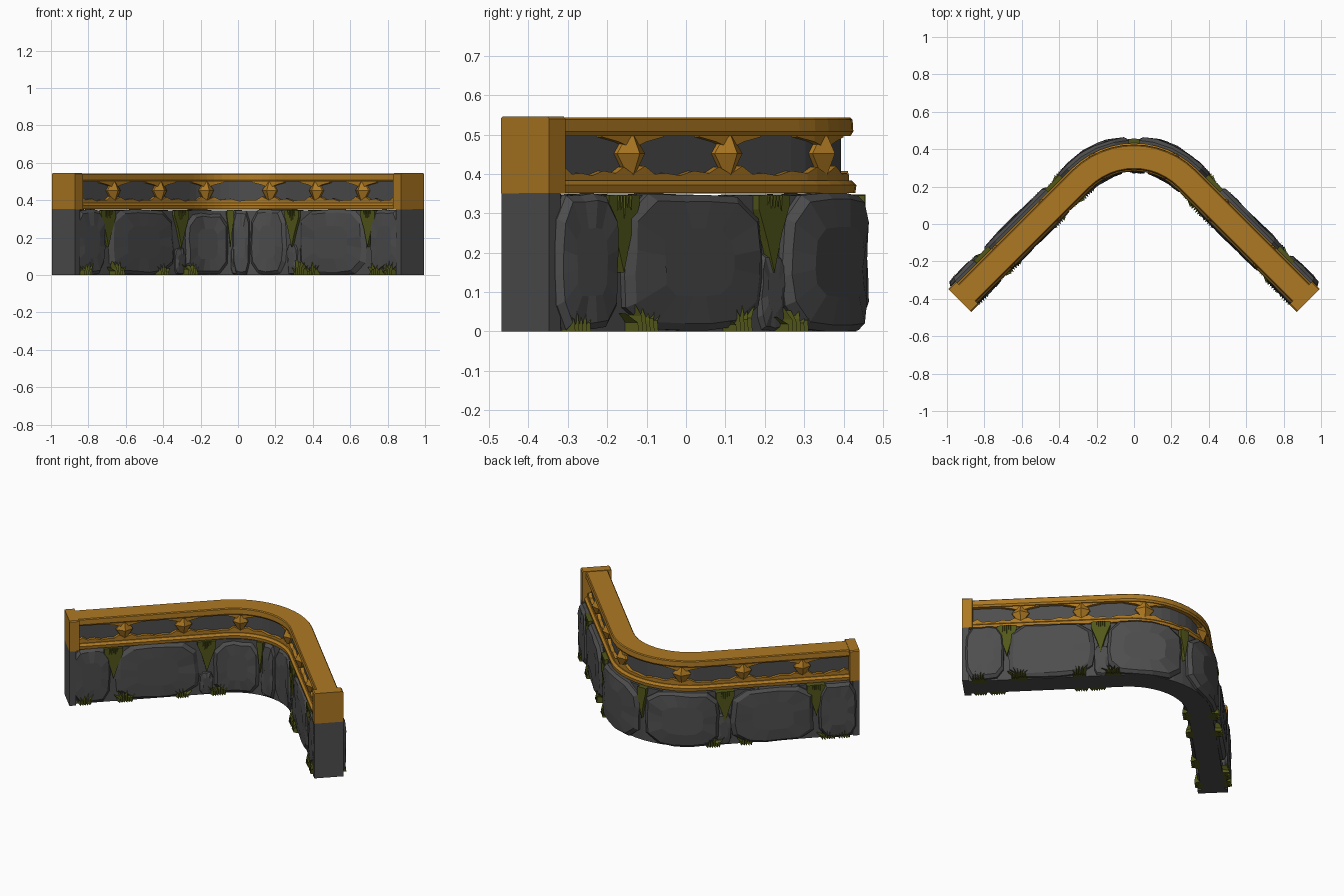
import bpy, bmesh, math, random
from mathutils import Vector

if "Cube" in bpy.data.objects:
    bpy.data.objects.remove(bpy.data.objects["Cube"])

random.seed(7)
R, CY = 0.40, -0.042            # bend radius and bend centre of the wall's centre line
ARC = R * math.pi / 4           # half length of the bend
END = 1.233                     # half length of the whole wall


def material(name, rgb):
    m = bpy.data.materials.new(name)
    m.diffuse_color = (*rgb, 1)
    m.use_nodes = True
    m.node_tree.nodes["Principled BSDF"].inputs["Base Color"].default_value = m.diffuse_color
    return m


STONE = material("dark grey stone", (0.075, 0.075, 0.077))
GOLD = material("gold", (0.42, 0.19, 0.016))
MOSS = material("olive moss", (0.085, 0.095, 0.010))
parts = {}


def warp(s, t, z):
    """s along the wall, t outward from its centre line, z up -> world."""
    c = max(-ARC, min(ARC, s))
    a, e = c / R, s - c
    return Vector(((R + t) * math.sin(a) + e * math.cos(a),
                   CY + (R + t) * math.cos(a) - e * math.sin(a), z))


def add(name, mat, rings, close=True, caps=True):
    """Loft rings of (s, t, z) points into the named part."""
    bm = parts.setdefault(name, (bmesh.new(), mat))[0]
    vr = [[bm.verts.new(warp(*p)) for p in r] for r in rings]
    for a, b in zip(vr, vr[1:]):
        n = len(a)
        for i in range(n):
            bm.faces.new((a[i], a[(i + 1) % n], b[(i + 1) % n], b[i]))
    if caps:
        bm.faces.new(vr[0][::-1])
        bm.faces.new(vr[-1])


def sweep(name, mat, profile, s0, s1):
    inner = [ARC * k / 6 for k in range(-6, 7) if s0 < ARC * k / 6 < s1]
    add(name, mat, [[(s, t, z) for t, z in profile] for s in [s0] + inner + [s1]])


def strip(name, mat, cols, t0, t1):
    """Jagged plate: columns of (s, low z, high z), from depth t0 to t1."""
    add(name, mat, [[(s, t0, a), (s, t1, a), (s, t1, b), (s, t0, b)] for s, a, b in cols])


def box(t0, t1, z0, z1, c=0.0):
    return [(t0, z0), (t1, z0), (t1, z1 - c), (t1 - c, z1), (t0 + c, z1), (t0, z1 - c)]


def stone(s0, s1, z0, z1, side, face):
    """Chipped boulder lying against one side of the core."""
    n, cs, cz = 16, (s0 + s1) / 2, (z0 + z1) / 2
    hw, hh = (s1 - s0) / 2, (z1 - z0) / 2
    outline = []
    for i in range(n):
        a = 2 * math.pi * (i + 0.5) / n
        c, d = math.cos(a), math.sin(a)
        k = (abs(c) ** 4.5 + abs(d) ** 4.5) ** (-1 / 4.5) * random.uniform(0.96, 1.02)
        outline.append((c * k, d * k))
    rings = []
    for scale, depth in ((1, 0.05), (1, face - 0.022), (0.90, face - 0.005), (0.5, face)):
        ring = []
        for u, v in outline:
            j = random.uniform(-0.004, 0.004) if scale < 1 else 0
            z = max(0.0, min(0.352, cz + hh * v * scale))
            ring.append((cs + hw * u * scale, side * (depth + j), z))
        rings.append(ring)
    add("wall_stones", STONE, rings)


def tuft(s, z, side, face, up, n=6, spread=0.06):
    """Fan of pointed moss leaves."""
    for i in range(n):
        f = (i + 0.5) / n * 2 - 1
        h = random.uniform(0.05, 0.10) * (1 - 0.4 * abs(f))
        b, w = s + f * spread * 0.7, random.uniform(0.012, 0.02)
        tip = s + f * spread * 1.3
        base = [(b - w, side * 0.05, z), (b, side * (face + 0.006), z), (b + w, side * 0.05, z)]
        mid = [(b - w * 1.1, side * 0.05, z + up * h * .5), (b, side * (face + 0.003), z + up * h * .5),
               (b + w * 1.1, side * 0.05, z + up * h * .5)]
        top = [(tip - .002, side * 0.05, z + up * h), (tip, side * (face - 0.01), z + up * h),
               (tip + .002, side * 0.05, z + up * h)]
        add("moss", MOSS, [base, mid, top])


# Wall core and squared end blocks
sweep("wall_core", STONE, box(-0.062, 0.075, 0, 0.345), -END + 0.01, END - 0.01)
for a, b in ((-END, -END + 0.04), (END - 0.04, END)):
    sweep("end_blocks", STONE, box(-0.085, 0.087, 0, 0.352), a, b)

# Boulders on the outer and the inner face: (start, end, bottom, top)
OUTER = [(0.99, 1.215, 0, .352), (0.47, 0.965, 0, .352), (0.015, 0.40, 0, .352), (0.385, 0.475, 0, .20)]
INNER_LEFT = [(-1.215, -0.985, 0, .352), (-0.955, -0.46, 0, .352), (-0.46, -0.375, 0, .15),
              (-0.375, -0.06, 0, .33), (-0.045, 0.0, 0, .16)]
INNER_RIGHT = [(0.985, 1.215, 0, .352), (0.44, 0.955, 0, .352), (0.35, 0.43, 0, .17),
               (0.08, 0.345, 0, .352), (-0.035, 0.075, 0.0, .352)]
for a, b, z0, z1 in OUTER:
    face = 0.112 if z1 > 0.3 else 0.095
    stone(a, b, z0, z1, 1, face)
    stone(-b, -a, z0, z1, 1, face)
for a, b, z0, z1 in INNER_LEFT + INNER_RIGHT:
    stone(a, b, z0, z1, -1, 0.084 if z1 > 0.2 else 0.076)

# Moss in the joints: wedge at the top, tufts at the foot
for side, face, joints in ((1, 0.098, (-0.975, -0.435, 0, 0.435, 0.975)),
                           (-1, 0.078, (-0.97, -0.417, -0.05, 0.395, 0.97))):
    for s in joints:
        big = abs(s) > 0.1
        w = 0.055 if big else 0.025
        strip("moss", MOSS, [(s - w, .32, .345), (s - w * .5, .25, .348), (s, .15, .348),
                             (s + w * .45, .23, .348), (s + w, .31, .345)], side * .05, side * face)
        if big:
            tuft(s, 0.345, side, face, -1, 5, 0.04)
            tuft(s + random.choice((-0.07, 0.07)), 0, side, face + 0.012, 1)
    for s in (-1.14, -0.56, 0.56, 1.14):
        tuft(s, 0, side, face + 0.012, 1, 5, 0.05)

# Balustrade: stone panel, gold rails and end posts
sweep("railing_panel", STONE, box(-0.036, 0.036, 0.35, 0.52), -END + 0.03, END - 0.03)
sweep("bottom_rail", GOLD, [(-.072, .352), (.072, .352), (.075, .372), (.062, .384), (-.062, .384), (-.075, .372)],
      -END + 0.03, END - 0.03)
sweep("top_rail", GOLD, [(-.060, .497), (.060, .497), (.067, .508), (.065, .538), (.060, .543),
                         (-.060, .543), (-.065, .538), (-.067, .508)], -END + 0.03, END - 0.03)
for a, b in ((-END, -END + 0.058), (END - 0.058, END)):
    sweep("end_posts", GOLD, box(-0.087, 0.087, 0.35, 0.546, 0.006), a, b)

# Diamond studs with flared brackets, and wavy trim between them
STUDS = [-0.9, -0.55, -0.2, 0.2, 0.55, 0.9]
for side in (1, -1):
    for s in STUDS:
        diamond = [(s, .378), (s + .05, .452), (s, .515), (s - .05, .452)]
        add("diamond_studs", GOLD, [[(p, side * .03, z) for p, z in diamond],
                                    [(p, side * .048, z) for p, z in diamond],
                                    [(s + (p - s) * .04, side * .078, .452 + (z - .452) * .04) for p, z in diamond]])
        strip("rail_brackets", GOLD, [(s - .11, .494, .505), (s - .05, .482, .505), (s, .465, .505),
                                      (s + .05, .482, .505), (s + .11, .494, .505)], side * .03, side * .054)
    stops = [-END + 0.05] + STUDS + [END - 0.05]
    for a, b in zip(stops, stops[1:]):
        wave = ((0, .40), (.12, .418), (.22, .402), (.38, .408), (.52, .396), (.66, .402), (.78, .400), (.88, .42), (1, .40))
        strip("wavy_trim", GOLD, [(a + (b - a) * f, .375, z) for f, z in wave], side * .03, side * .056)

# Turn every collected part into an object
for name, (bm, mat) in parts.items():
    bmesh.ops.recalc_face_normals(bm, faces=bm.faces)
    me = bpy.data.meshes.new(name)
    bm.to_mesh(me)
    bm.free()
    me.materials.append(mat)
    bpy.context.collection.objects.link(bpy.data.objects.new(name, me))
